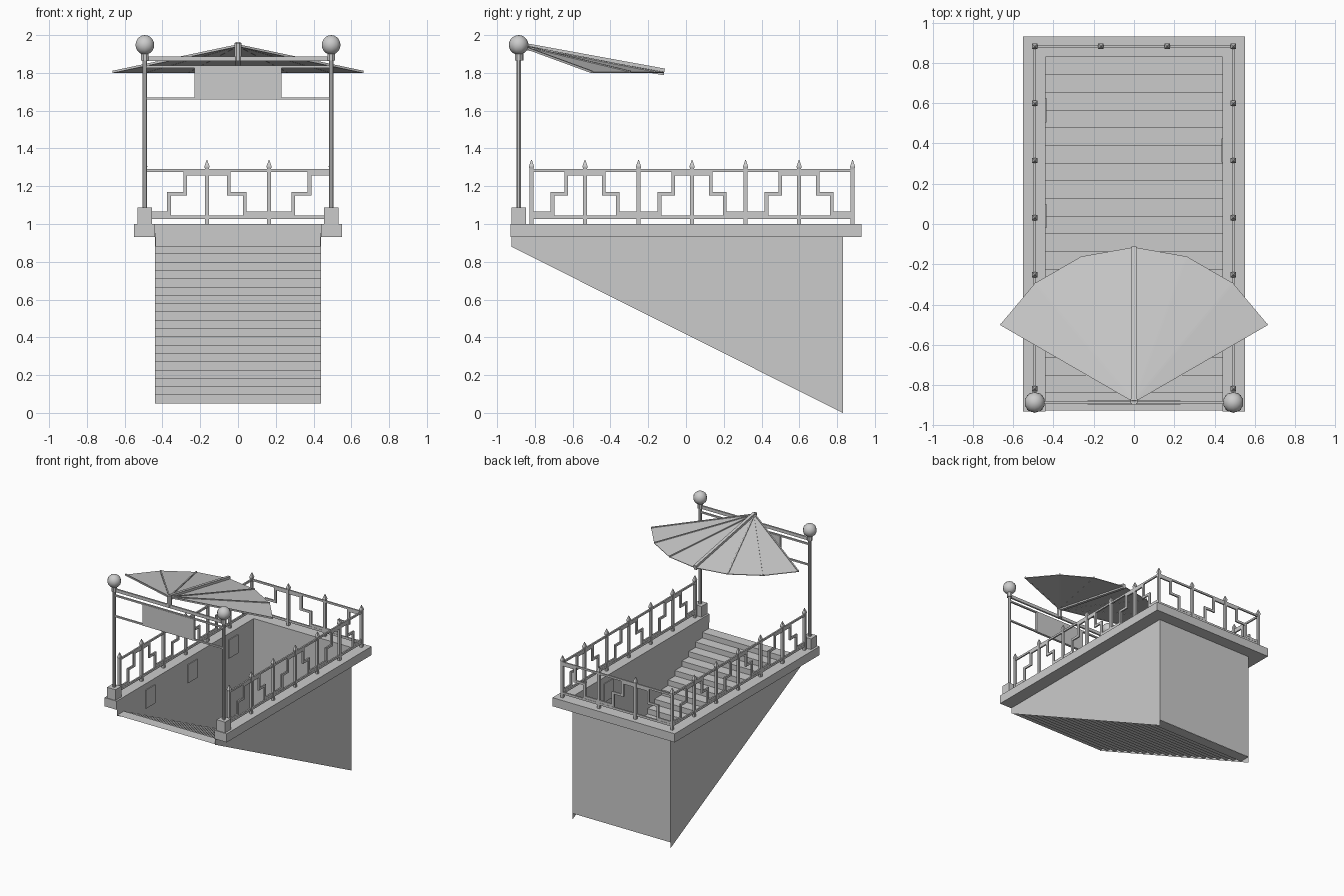
import bpy, bmesh
from math import sin, cos, radians, pi
from mathutils import Vector, Matrix

if "Cube" in bpy.data.objects:
    bpy.data.objects.remove(bpy.data.objects["Cube"])


def finish(name, bm, smooth=False):
    me = bpy.data.meshes.new(name)
    bm.to_mesh(me)
    bm.free()
    ob = bpy.data.objects.new(name, me)
    bpy.context.collection.objects.link(ob)
    if smooth:
        for p in me.polygons:
            p.use_smooth = True
    return ob


def box(bm, x0, x1, y0, y1, z0, z1):
    m = Matrix.Translation(((x0 + x1) / 2, (y0 + y1) / 2, (z0 + z1) / 2)) @ \
        Matrix.Diagonal((abs(x1 - x0), abs(y1 - y0), abs(z1 - z0), 1))
    bmesh.ops.create_cube(bm, size=1, matrix=m)


def face(bm, pts):
    bm.faces.new([bm.verts.new(p) for p in pts])


def bar(bm, a, b, w, h):
    # rectangular bar running from a to b
    a, b = Vector(a), Vector(b)
    d = b - a
    side = d.cross(Vector((0, 0, 1))).normalized()
    up = side.cross(d).normalized()
    rot = Matrix((side, d.normalized(), up)).transposed().to_4x4()
    m = Matrix.Translation((a + b) / 2) @ rot @ Matrix.Diagonal((w, d.length, h, 1))
    bmesh.ops.create_cube(bm, size=1, matrix=m)


def cyl(bm, x, y, z0, z1, r0, r1=None, n=8):
    bmesh.ops.create_cone(bm, cap_ends=True, segments=n, radius1=r0,
                          radius2=r0 if r1 is None else r1, depth=z1 - z0,
                          matrix=Matrix.Translation((x, y, (z0 + z1) / 2))
                          @ Matrix.Rotation(pi / n, 4, 'Z'))


# U-shaped curb, open at the front
bm = bmesh.new()
outline = [(-.55, -.93), (-.44, -.93), (-.44, .83), (.44, .83),
           (.44, -.93), (.55, -.93), (.55, .93), (-.55, .93)]
face(bm, [(x, y, .93) for x, y in outline])
ext = bmesh.ops.extrude_face_region(bm, geom=bm.faces[:])
bmesh.ops.translate(bm, vec=(0, 0, .07),
                    verts=[v for v in ext['geom'] if isinstance(v, bmesh.types.BMVert)])
bmesh.ops.recalc_face_normals(bm, faces=bm.faces[:])
finish("curb", bm)

# Stairwell walls: thin sheets
bm = bmesh.new()
for s in (-1, 1):
    pts = [(s * .44, -.925, .93), (s * .44, -.925, .88), (s * .44, .83, 0), (s * .44, .83, .93)]
    face(bm, pts if s < 0 else pts[::-1])
face(bm, [(.44, .83, .05), (-.44, .83, .05), (-.44, .83, .93), (.44, .83, .93)])
finish("stairwell_walls", bm)

# Steps descending towards the back
bm = bmesh.new()
N, run, rise = 20, .0877, .0439
for i in range(N):
    y0, z = -.925 + i * run, .05 + (N - 1 - i) * rise
    face(bm, [(-.44, y0, z), (.44, y0, z), (.44, y0 + run, z), (-.44, y0 + run, z)])
    if i < N - 1:
        y = y0 + run
        face(bm, [(-.44, y, z), (.44, y, z), (.44, y, z - rise), (-.44, y, z - rise)])
bmesh.ops.remove_doubles(bm, verts=bm.verts[:], dist=.0005)
finish("stairs", bm)

# Thin plates on the inner walls
bm = bmesh.new()
for s, ys in ((-1, (-.5, .04, .565)), (1, (.365,))):
    for y in ys:
        box(bm, s * .434, s * .44, y - .06, y + .06, .8, .95)
finish("wall_plates", bm)


# Railings: posts, rails and a stepped meander, built along a straight run
def railing(name, start, end, bays, hill_parity):
    start, end = Vector(start), Vector(end)
    d = (end - start) / bays
    u = d.normalized()
    L = d.length
    n = Vector((abs(u.y), abs(u.x), 0))
    bm = bmesh.new()

    def piece(t0, t1, z0, z1, half=.006):
        a, b = start + u * t0 - n * half, start + u * t1 + n * half
        box(bm, a.x, b.x, a.y, b.y, z0, z1)

    for z0, z1 in ((1.275, 1.29), (1.027, 1.045)):
        piece(0, L * bays, z0, z1)
    for i in range(bays + 1):
        p = start + d * i
        piece(L * i - .01, L * i + .01, 1, 1.295, .01)
        cyl(bm, p.x, p.y, 1.285, 1.305, .013, .019, 4)
        cyl(bm, p.x, p.y, 1.305, 1.34, .019, .002, 4)
    w = .01
    for i in range(bays):
        hill, s = (L * i, 1) if i % 2 == hill_parity else (L * (i + 1), -1)
        a, b = hill + s * L * .35, hill + s * L * .61
        valley = hill + s * L
        for t0, t1, z0, z1 in ((hill, a + s * w, 1.257, 1.278),
                               (a - s * w, a + s * w, 1.152, 1.257),
                               (a + s * w, b + s * w, 1.152, 1.17),
                               (b - s * w, b + s * w, 1.046, 1.152),
                               (b + s * w, valley, 1.046, 1.066)):
            piece(min(t0, t1), max(t0, t1), z0, z1)
    finish(name, bm)


railing("left_railing", (-.493, -.818, 0), (-.493, .882, 0), 6, 1)
railing("right_railing", (.493, -.818, 0), (.493, .882, 0), 6, 1)
railing("back_railing", (-.493, .882, 0), (.493, .882, 0), 3, 1)

# Gate posts with globe lamps
GY = -.886
for side, s in (("left", -1), ("right", 1)):
    x = s * .493
    bm = bmesh.new()
    box(bm, x - .038, x + .038, GY - .038, GY + .038, 1, 1.087)
    cyl(bm, x, GY, 1.087, 1.87, .0125)
    cyl(bm, x, GY, 1.865, 1.905, .021)
    finish(side + "_gate_post", bm)
    bm = bmesh.new()
    bmesh.ops.create_uvsphere(bm, u_segments=10, v_segments=10, radius=.052,
                              matrix=Matrix.Translation((x, GY, 1.948)))
    finish(side + "_globe", bm, True)

# Crossbars and blank sign board
bm = bmesh.new()
for z0, z1 in ((1.863, 1.888), (1.826, 1.838), (1.658, 1.67)):
    box(bm, -.49, .49, GY - .007, GY + .007, z0, z1)
finish("crossbars", bm)
bm = bmesh.new()
box(bm, -.23, .23, GY - .01, GY + .01, 1.658, 1.832)
finish("sign_board", bm)

# Fan canopy: six panels on radial ribs
apex = Vector((0, -.88, 1.945))
rim = [Vector((.765 * cos(radians(a)), -.88 + .765 * sin(radians(a)), 1.805))
       for a in range(30, 151, 20)]
bm = bmesh.new()
for p, q in zip(rim, rim[1:]):
    face(bm, [apex, p, q])
bmesh.ops.remove_doubles(bm, verts=bm.verts[:], dist=.0005)
fan = finish("canopy_panels", bm)
mod = fan.modifiers.new("thickness", 'SOLIDIFY')
mod.thickness = .005
bm = bmesh.new()
for i, p in enumerate(rim):
    w, h = (.024, .036) if i == 3 else (.01, .012)
    bar(bm, apex, p, w, h)
cyl(bm, 0, -.88, 1.865, 1.957, .02)
finish("canopy_ribs", bm)
